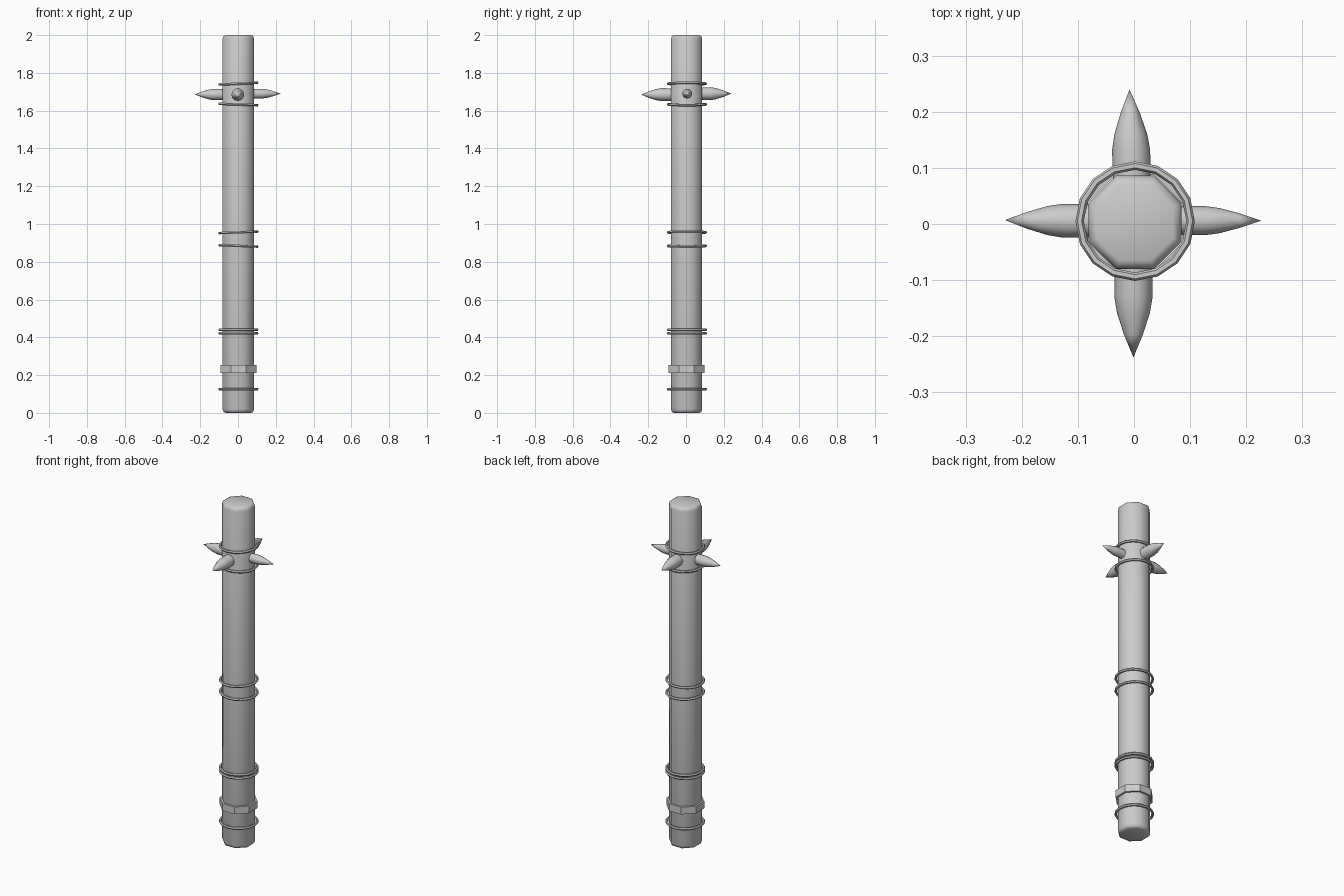
import bpy, bmesh, math
from mathutils import Matrix, Vector

if "Cube" in bpy.data.objects:
    bpy.data.objects.remove(bpy.data.objects["Cube"])

CX, CY = 0.002, 0.005


def lathe(name, profile, sides, matrix, phase=0.0, closed=False, angle=40):
    """Spin (radius, height) points round local z; zero radius makes a tip."""
    bm = bmesh.new()
    rings = []
    for r, z in profile:
        if r == 0:
            rings.append([bm.verts.new((0, 0, z))] * sides)
        else:
            rings.append([bm.verts.new((r * math.cos(phase + i * math.tau / sides),
                                        r * math.sin(phase + i * math.tau / sides), z))
                          for i in range(sides)])
    pairs = list(zip(rings, rings[1:]))
    if closed:
        pairs.append((rings[-1], rings[0]))
    else:
        for ring in (rings[0], rings[-1]):
            if len(set(ring)) > 1:
                bm.faces.new(ring)
    for a, b in pairs:
        for i in range(sides):
            j = (i + 1) % sides
            bm.faces.new(list(dict.fromkeys((a[i], a[j], b[j], b[i]))))
    bmesh.ops.recalc_face_normals(bm, faces=bm.faces)
    me = bpy.data.meshes.new(name)
    bm.to_mesh(me)
    bm.free()
    ob = bpy.data.objects.new(name, me)
    bpy.context.collection.objects.link(ob)
    ob.matrix_world = matrix
    bpy.ops.object.select_all(action='DESELECT')
    ob.select_set(True)
    bpy.context.view_layer.objects.active = ob
    bpy.ops.object.shade_smooth_by_angle(angle=math.radians(angle))
    return ob


# Octagonal post with rounded ends
k = 1 / math.cos(math.pi / 8)
end = [(0.068, 0.0), (0.078, 0.005), (0.083, 0.02)]
profile = [(r * k, z) for r, z in end] + [(r * k, 2 - z) for r, z in reversed(end)]
lathe("post", profile, 8, Matrix.Translation((CX, CY - 0.002, 0)), math.pi / 8, angle=50)

# Rope rings: height, tilt (rise over run along x)
for n, (z, slope) in enumerate([(1.743, 0.045), (1.633, -0.035), (0.956, 0.04),
                                (0.884, -0.035), (0.440, 0.0), (0.421, 0.0), (0.126, 0.0)]):
    section = [(0.099 + 0.0075 * math.cos(i * math.tau / 6),
                0.0075 * math.sin(i * math.tau / 6)) for i in range(6)]
    lathe(f"ring_{n + 1}", section, 16,
          Matrix.Translation((CX, CY, z)) @ Matrix.Rotation(-math.atan(slope), 4, 'Y'),
          closed=True)

# Flat octagonal band
lathe("band", [(r * k, z) for r, z in [(0.084, -0.021), (0.095, -0.021),
                                       (0.095, 0.021), (0.084, 0.021)]],
      8, Matrix.Translation((CX, CY - 0.002, 0.233)), math.pi / 8, closed=True)

# Four spikes: base, tip, radius
spikes = [("right", (0.05, 0.006, 1.69), (0.227, 0.006, 1.69), 0.026),
          ("left", (-0.05, 0.005, 1.685), (-0.23, 0.007, 1.686), 0.030),
          ("front", (-0.001, -0.05, 1.685), (-0.001, -0.238, 1.685), 0.034),
          ("back", (-0.003, 0.05, 1.69), (-0.008, 0.24, 1.69), 0.034)]
for name, base, tip, r in spikes:
    d = Vector(tip) - Vector(base)
    L = d.length
    shape = [(r * 0.97, 0), (r, L * 0.43), (r * 0.86, L * 0.58), (r * 0.5, L * 0.78), (0, L)]
    lathe("spike_" + name, shape, 12,
          Matrix.Translation(base) @ d.to_track_quat('Z', 'Y').to_matrix().to_4x4())
